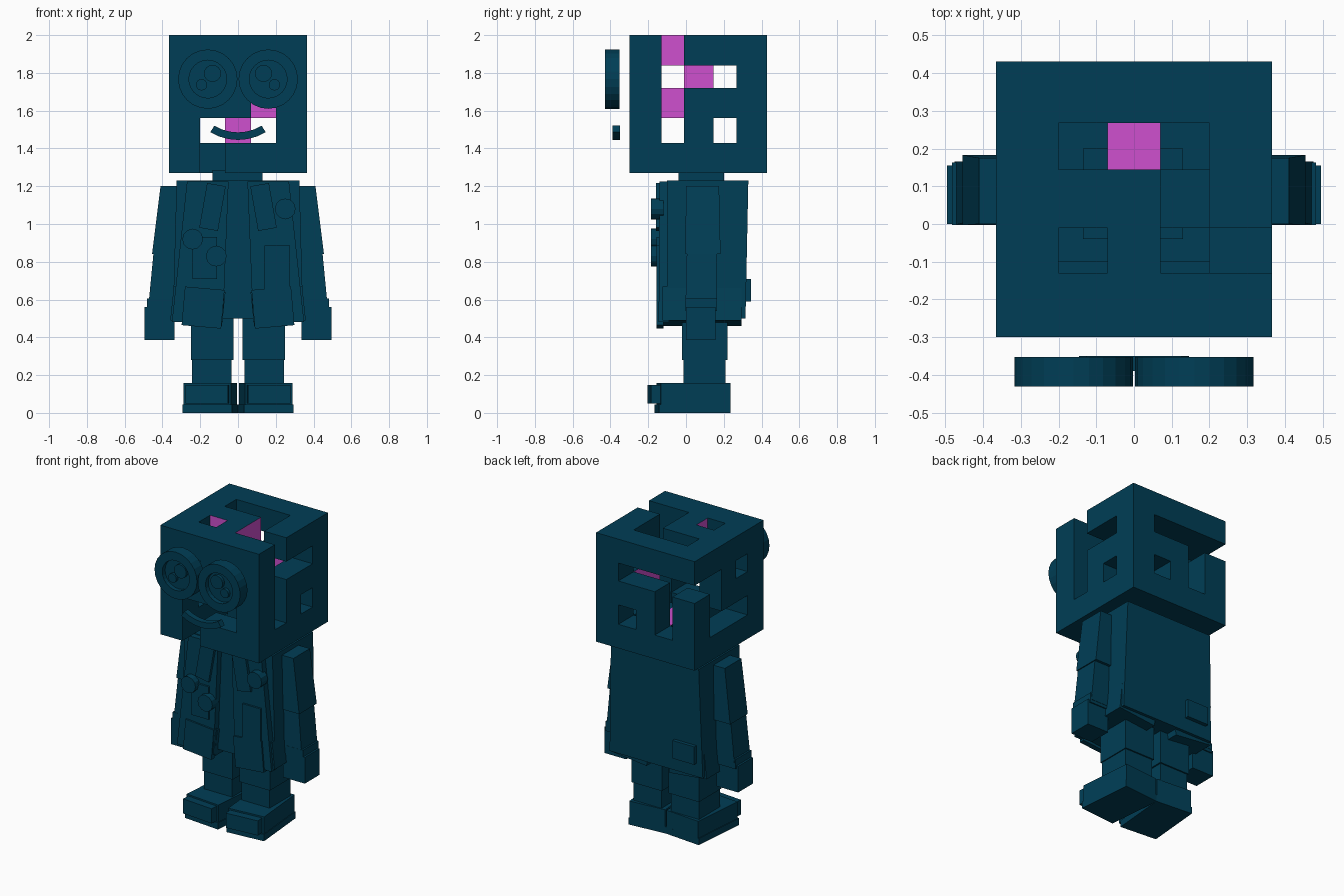
import bpy, bmesh, math
from mathutils import Matrix, Vector

if "Cube" in bpy.data.objects:
    bpy.data.objects.remove(bpy.data.objects["Cube"])


def material(name, rgb):
    m = bpy.data.materials.new(name)
    m.use_nodes = True
    m.diffuse_color = (*rgb, 1)
    m.node_tree.nodes["Principled BSDF"].inputs["Base Color"].default_value = (*rgb, 1)
    return m


TEAL = material("dark_teal", (0.0, 0.048, 0.092))
PINK = material("magenta", (0.62, 0.08, 0.62))


def finish(bm, name, recalc=True):
    if recalc:
        bmesh.ops.recalc_face_normals(bm, faces=bm.faces)
    mesh = bpy.data.meshes.new(name)
    bm.to_mesh(mesh)
    bm.free()
    mesh.materials.append(TEAL)
    mesh.materials.append(PINK)
    obj = bpy.data.objects.new(name, mesh)
    bpy.context.collection.objects.link(obj)
    return obj


def block(name, low, high, top=None, turn=0, tilt=0, side=1):
    """Box from low to high; top = (x0, x1, y0, y1) tapers the upper end."""
    bm = bmesh.new()
    x0, y0, z0 = low
    x1, y1, z1 = high
    tx0, tx1, ty0, ty1 = top or (x0, x1, y0, y1)
    v = [bm.verts.new(p) for p in (
        (x0, y0, z0), (x1, y0, z0), (x1, y1, z0), (x0, y1, z0),
        (tx0, ty0, z1), (tx1, ty0, z1), (tx1, ty1, z1), (tx0, ty1, z1))]
    bm.faces.new(v[:4])
    bm.faces.new(v[4:])
    for i in range(4):
        j = (i + 1) % 4
        bm.faces.new((v[i], v[j], v[j + 4], v[i + 4]))
    centre = (Vector(low) + Vector(high)) / 2
    spin = Matrix.Rotation(math.radians(turn), 3, 'Z') @ Matrix.Rotation(math.radians(tilt), 3, 'Y')
    bmesh.ops.rotate(bm, verts=bm.verts, cent=centre, matrix=spin)
    bmesh.ops.scale(bm, verts=bm.verts, vec=(side, 1, 1))
    return finish(bm, name)


def pair(name, *args, **kw):
    for side, word in ((1, "left"), (-1, "right")):
        block(word + "_" + name, *args, side=side, **kw)


def disc(name, x, z, radius, front, back, sides=24):
    bm = bmesh.new()
    place = Matrix.Translation((x, (front + back) / 2, z)) @ Matrix.Rotation(math.pi / 2, 4, 'X')
    bmesh.ops.create_cone(bm, cap_ends=True, segments=sides, radius1=radius,
                          radius2=radius, depth=back - front, matrix=place)
    return finish(bm, name)


# Head: hollow cube of cells with a maze-like slot cut in every wall
GX = (-0.365, -0.2, -0.07, 0.07, 0.2, 0.365)
GY = (-0.3, -0.13, -0.01, 0.145, 0.268, 0.43)
GZ = (1.27, 1.43, 1.56, 1.72, 1.84, 2.0)
CORE = (1, 2, 3)
# wall: (axis, layer, column and row of the L slot); a separate hole lies opposite
WALLS = ((0, 4, 1, 3), (0, 0, 3, 1), (1, 0, 3, 1), (1, 4, 1, 3), (2, 4, 3, 3), (2, 0, 1, 1))
EXITS = {(4, 1, 4), (1, 0, 0), (0, 4, 3)}


def solid(c):
    if min(c) < 0 or max(c) > 4 or c in EXITS or all(k in CORE for k in c):
        return False
    for axis, layer, col, row in WALLS:
        a, b = [c[k] for k in range(3) if k != axis]
        if c[axis] == layer and a in CORE and b in CORE:
            return not (a == col or b == row or (a, b) == (4 - col, 4 - row))
    return True


def inner_colour(c, n, axis, step):
    if all(k in CORE for k in n):
        return 0 if c == (3, 2, 0) else 1
    tongue = c[2] == 4 and c[0] in CORE and c[1] in CORE
    return int(tongue and (axis == 0 or (axis == 1 and step < 0)))


bm = bmesh.new()
cache = {}


def corner(i):
    if i not in cache:
        cache[i] = bm.verts.new((GX[i[0]], GY[i[1]], GZ[i[2]]))
    return cache[i]


for cell in [(i, j, k) for i in range(5) for j in range(5) for k in range(5)]:
    if not solid(cell):
        continue
    for axis in range(3):
        for step in (-1, 1):
            near = tuple(cell[k] + (step if k == axis else 0) for k in range(3))
            if solid(near):
                continue
            u, w = [k for k in range(3) if k != axis]
            ring = []
            for du, dw in ((0, 0), (1, 0), (1, 1), (0, 1)):
                p = list(cell)
                p[axis] += step > 0
                p[u] += du
                p[w] += dw
                ring.append(corner(tuple(p)))
            if (step > 0) == (axis == 1):
                ring.reverse()
            face = bm.faces.new(ring)
            face.material_index = inner_colour(cell, near, axis, step)
finish(bm, "head", recalc=False)

# Eyes: rim ring, recessed lens and two raised pupils, floating before the face
for side, word in ((1, "left"), (-1, "right")):
    ex, ez = side * 0.16, 1.767
    bm = bmesh.new()
    loops = []
    for r, y in ((0.157, -0.43), (0.157, -0.352), (0.1, -0.352), (0.1, -0.43)):
        loops.append([bm.verts.new((ex + r * math.cos(t * math.pi / 12), y,
                                    ez + r * math.sin(t * math.pi / 12))) for t in range(24)])
    for a, b in zip(loops, loops[1:] + loops[:1]):
        for t in range(24):
            n = (t + 1) % 24
            bm.faces.new((a[t], a[n], b[n], b[t]))
    finish(bm, word + "_eye_rim")
    disc(word + "_eye_lens", ex, ez, 0.1, -0.4, -0.354)
    disc(word + "_large_pupil", ex - side * 0.025, ez + 0.03, 0.045, -0.42, -0.39)
    disc(word + "_small_pupil", ex + side * 0.033, ez - 0.03, 0.03, -0.42, -0.39, 16)

# Mouth: curved bar
bm = bmesh.new()
bars = []
for t in range(7):
    a = math.radians(-90 + (t - 3) * 10.5)
    bars.append([bm.verts.new((r * math.cos(a), y, 1.725 + r * math.sin(a)))
                 for r, y in ((0.24, -0.39), (0.28, -0.39), (0.28, -0.35), (0.24, -0.35))])
for a, b in zip(bars, bars[1:]):
    for i in range(4):
        j = (i + 1) % 4
        bm.faces.new((a[i], a[j], b[j], b[i]))
bm.faces.new(bars[0])
bm.faces.new(bars[-1])
finish(bm, "mouth")

# Neck and coat
block("neck", (-0.135, -0.04, 1.18), (0.13, 0.2, 1.285))
block("torso", (-0.345, -0.1, 0.5), (0.345, 0.315, 1.23), top=(-0.325, 0.325, -0.1, 0.33))
pair("coat_front", (0.08, -0.145, 0.48), (0.35, -0.09, 1.225), top=(0.05, 0.27, -0.14, -0.09))
pair("coat_skirt", (0.075, -0.125, 0.475), (0.35, 0.295, 0.655), tilt=-6)
pair("coat_flap", (0.08, -0.155, 0.455), (0.29, -0.12, 0.66), tilt=-5)
pair("lapel", (0.085, -0.16, 0.97), (0.185, -0.13, 1.21), tilt=-10)
block("left_pocket", (0.14, -0.155, 0.655), (0.275, -0.13, 0.885))
block("right_pocket", (-0.24, -0.155, 0.71), (-0.11, -0.13, 0.93))
block("back_patch", (-0.3, 0.3, 0.59), (-0.14, 0.343, 0.71))
for i, (x, z) in enumerate(((-0.24, 0.92), (-0.115, 0.83), (0.25, 1.08))):
    disc(f"button_{i + 1}", x, z, 0.055, -0.185, -0.12, 12)

# Arms and hands
pair("upper_arm", (0.335, -0.003, 0.84), (0.455, 0.183, 1.2), top=(0.31, 0.41, 0, 0.175))
pair("lower_arm", (0.345, -0.003, 0.56), (0.475, 0.165, 0.87), top=(0.33, 0.445, 0.005, 0.165))
pair("cuff", (0.345, -0.003, 0.54), (0.482, 0.163, 0.605))
pair("hand", (0.335, 0, 0.385), (0.495, 0.155, 0.56))

# Legs and shoes, toes turned slightly out
pair("thigh", (0.025, -0.02, 0.28), (0.25, 0.22, 0.56))
pair("shin", (0.035, -0.012, 0.14), (0.243, 0.21, 0.3))
pair("shoe", (0.02, -0.145, 0.04), (0.272, 0.225, 0.158), turn=5)
pair("sole", (0.015, -0.155, 0), (0.277, 0.225, 0.045), turn=5)
pair("toe_cap", (0.05, -0.195, 0.05), (0.275, -0.13, 0.148), turn=5)
